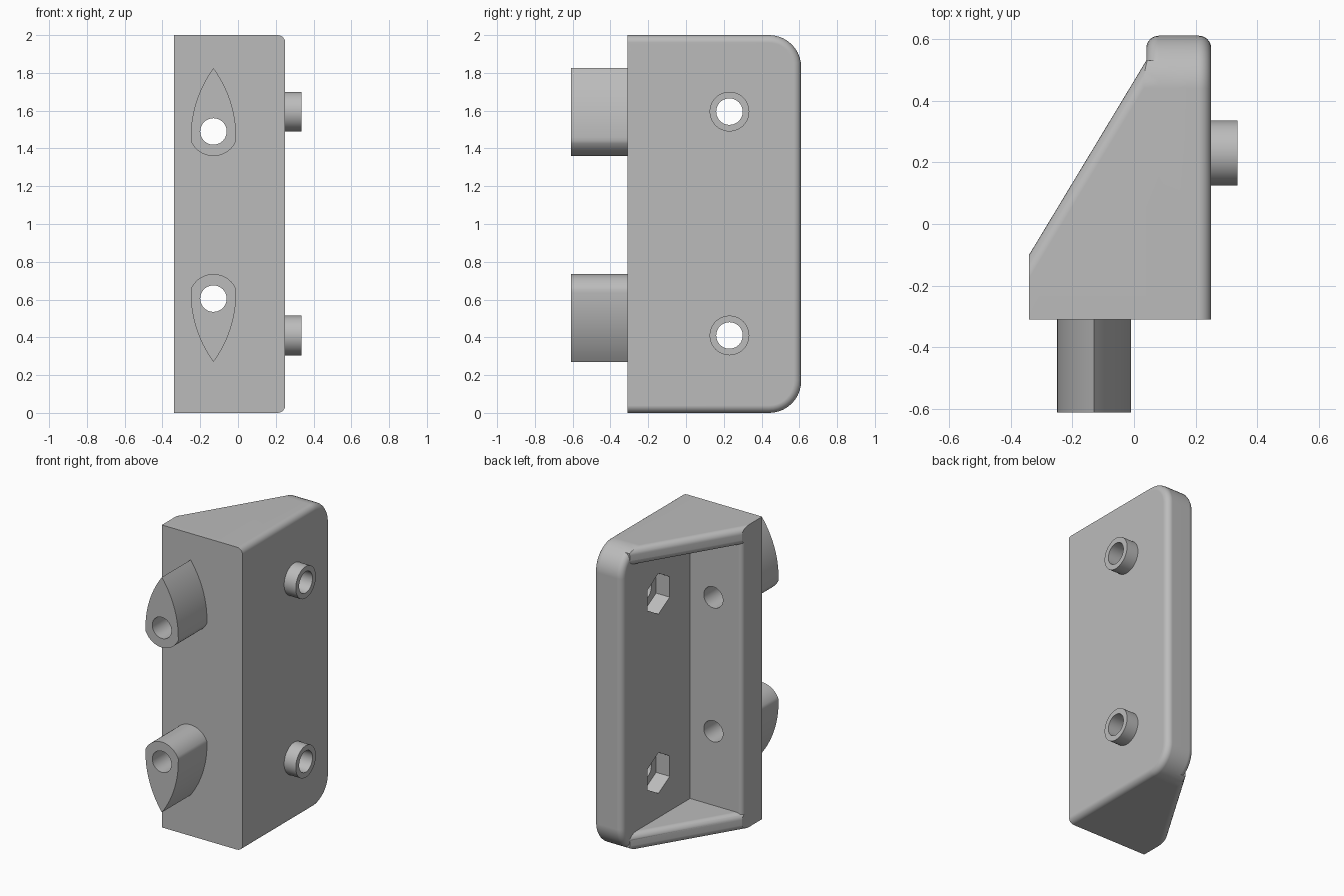
import bpy, bmesh
from math import sin, cos, pi, asin, radians

cube = bpy.data.objects.get("Cube")
if cube:
    bpy.data.objects.remove(cube, do_unlink=True)

grey = bpy.data.materials.new("light grey plastic")
grey.use_nodes = True
COLOUR = (0.5, 0.5, 0.5, 1)
grey.diffuse_color = COLOUR
grey.node_tree.nodes["Principled BSDF"].inputs["Base Color"].default_value = COLOUR


def arc(cx, cy, r, start, end, n):
    return [(cx + r * cos(start + (end - start) * i / n),
             cy + r * sin(start + (end - start) * i / n)) for i in range(n + 1)]


def circle(cx, cy, r, n=48, turn=0.0):
    return arc(cx, cy, r, turn, turn + 2 * pi, n)[:-1]


def prism(name, outline, axis, lo, hi, bevel=None, radius=0.04):
    """Extrude a 2D outline along an axis and round the edges picked by bevel."""
    def place(p, h):
        return {"x": (h, *p), "y": (p[0], h, p[1]), "z": (*p, h)}[axis]
    bm = bmesh.new()
    base = [bm.verts.new(place(p, lo)) for p in outline]
    top = [bm.verts.new(place(p, hi)) for p in outline]
    bm.faces.new(base)
    bm.faces.new(top)
    for i in range(len(outline)):
        j = (i + 1) % len(outline)
        bm.faces.new((base[i], base[j], top[j], top[i]))
    bmesh.ops.recalc_face_normals(bm, faces=bm.faces)
    if bevel:
        edges = [e for e in bm.edges if bevel(e.verts[0].co, e.verts[1].co)]
        bmesh.ops.bevel(bm, geom=edges, offset=radius, segments=6, profile=0.5,
                        affect="EDGES", clamp_overlap=True)
    mesh = bpy.data.meshes.new(name)
    bm.to_mesh(mesh)
    bm.free()
    mesh.materials.append(grey)
    obj = bpy.data.objects.new(name, mesh)
    bpy.context.collection.objects.link(obj)
    return obj


def activate(obj):
    bpy.ops.object.select_all(action="DESELECT")
    obj.select_set(True)
    bpy.context.view_layer.objects.active = obj


def combine(obj, other, operation):
    """Apply a boolean and throw the second operand away."""
    mod = obj.modifiers.new(operation.lower(), "BOOLEAN")
    mod.operation, mod.object, mod.solver = operation, other, "EXACT"
    activate(obj)
    bpy.ops.object.modifier_apply(modifier=mod.name)
    bpy.data.objects.remove(other, do_unlink=True)


def finish(obj):
    activate(obj)
    bpy.ops.object.shade_smooth_by_angle(angle=radians(30))
    obj.modifiers.new("even_normals", "WEIGHTED_NORMAL").keep_sharp = True


# Main dimensions
LEFT, RIGHT, FRONT, BACK, HEIGHT = -0.34, 0.25, -0.31, 0.61, 2.0
PLATE_IN, WALL_IN, SLANT_TOP = 0.04, -0.10, 0.53
GUSSET, CORNER = 0.115, 0.17
FOOT_X, PEG_Y = -0.13, 0.23
FEET = {"lower": (0.605, -1), "upper": (1.49, 1)}
PEGS = {"lower": 0.41, "upper": 1.595}

# Side plate with two large rounded corners and a softened rim
side = ([(FRONT, 0)]
        + arc(BACK - CORNER, CORNER, CORNER, -pi / 2, 0, 10)
        + arc(BACK - CORNER, HEIGHT - CORNER, CORNER, 0, pi / 2, 10)
        + [(FRONT, HEIGHT)])
body = prism("bracket_body", side, "x", PLATE_IN, RIGHT,
             lambda a, b: abs(a.x - b.x) < 1e-4 and max(a.y, b.y) > FRONT + 0.01)

# Front wall, its free inner edge softened
wall = prism("front_wall",
             [(LEFT, FRONT), (0.15, FRONT), (0.15, WALL_IN), (LEFT, WALL_IN)],
             "z", 0.06, HEIGHT - 0.06,
             lambda a, b: max(a.x, b.x) < LEFT + 0.01 and min(a.y, b.y) > WALL_IN - 0.01,
             0.03)
combine(body, wall, "UNION")

# Sloping end gussets with rounded rims, trimmed to the plate outline
gusset_plan = [(LEFT, FRONT), (0.15, FRONT), (0.15, SLANT_TOP),
               (PLATE_IN, SLANT_TOP), (LEFT, WALL_IN)]
for lo in (0, HEIGHT - GUSSET):
    gusset = prism("gusset", gusset_plan, "z", lo, lo + GUSSET,
                   lambda a, b: abs(a.z - b.z) < 1e-4
                   and abs(a.x - b.x) > 0.1 and abs(a.y - b.y) > 0.1)
    combine(gusset, prism("trim", side, "x", -1, 1), "INTERSECT")
    combine(body, gusset, "UNION")

# Pointed feet on the front, one the flip of the other
tip, wide, low = 0.335, 0.12, -0.03
big = (wide ** 2 + (tip - low) ** 2) / (2 * wide)
half = (arc(0, 0, 0.13, -pi / 2, -pi / 2 + asin(wide / 0.13), 10)
        + arc(wide - big, low, big, 0, asin((tip - low) / big), 14))
teardrop = half + [(-x, z) for x, z in reversed(half[1:-1])]
for which, (z, flip) in FEET.items():
    foot = prism(which + "_foot", [(FOOT_X + x, z + flip * h) for x, h in teardrop],
                 "y", -BACK, FRONT)
    for part in (foot, body):
        combine(part, prism("bore", circle(FOOT_X, z, 0.07), "y", -0.8, 0.0), "DIFFERENCE")
    finish(foot)

# Tubular pegs on the side, with hexagonal nut pockets inside the plate
for which, z in PEGS.items():
    peg = prism(which + "_peg", circle(PEG_Y, z, 0.105), "x", RIGHT, 0.335)
    for part in (peg, body):
        combine(part, prism("bore", circle(PEG_Y, z, 0.07), "x", -0.05, 0.5), "DIFFERENCE")
    combine(body, prism("nut_pocket", circle(PEG_Y, z, 0.135, 6, pi / 2), "x", -0.05, 0.14),
            "DIFFERENCE")
    finish(peg)

finish(body)
